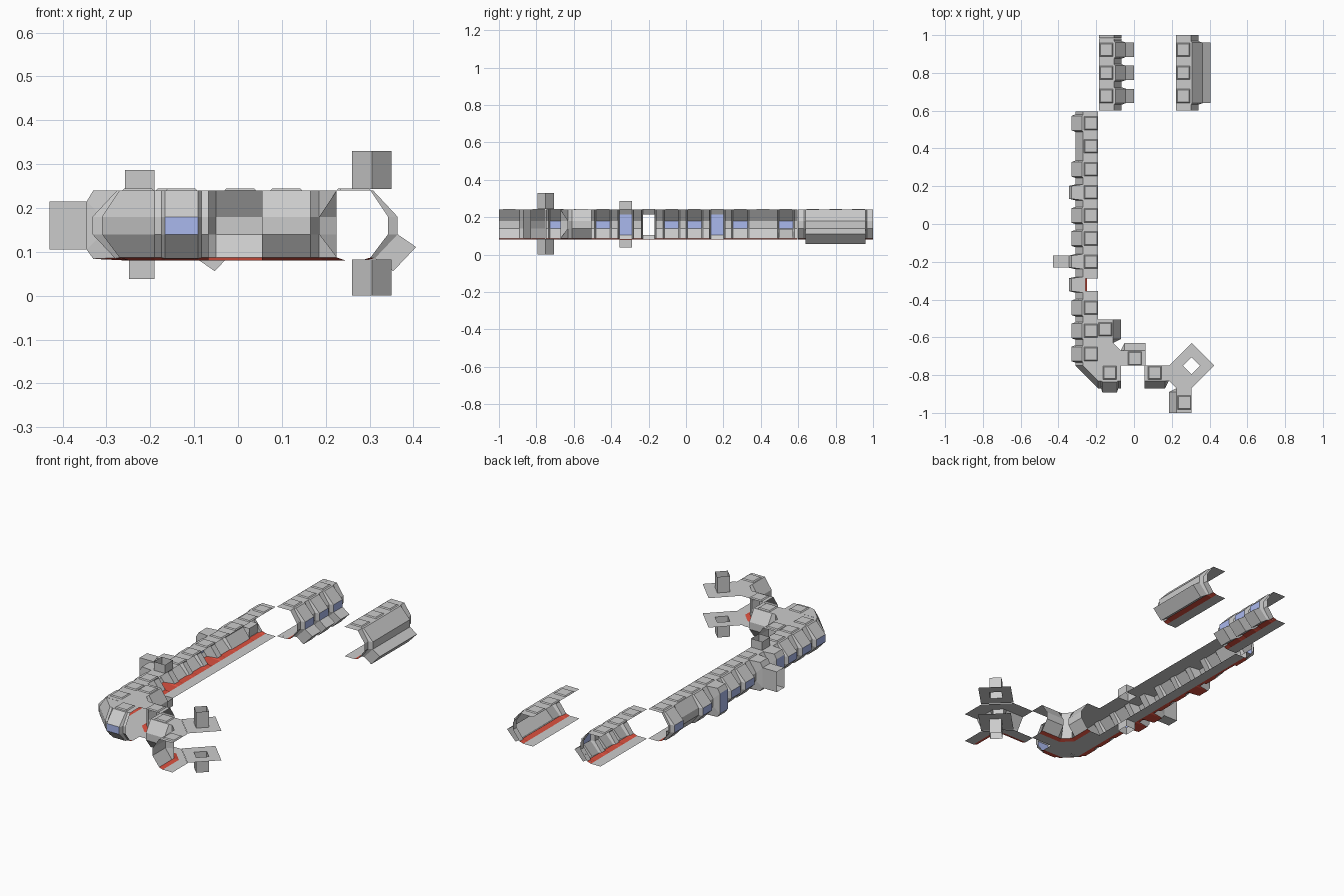
import bpy, bmesh, math
from mathutils import Vector

if "Cube" in bpy.data.objects:
    bpy.data.objects.remove(bpy.data.objects["Cube"])

def material(name, col):
    m = bpy.data.materials.new(name)
    m.diffuse_color = (*col, 1)
    m.use_nodes = True
    m.node_tree.nodes["Principled BSDF"].inputs["Base Color"].default_value = m.diffuse_color
    return m

GREY = material("grey_panel", (0.6, 0.6, 0.6))
BLUE = material("blue_glass", (0.4, 0.48, 0.85))
RED = material("red_trim", (0.7, 0.08, 0.05))

# half-corridor cross-sections: (distance from centre line, height)
PLAIN = [(0, .24), (.068, .24), (.08, .24), (.12, .18), (.12, .14), (.08, .087), (.058, .08), (0, .08)]
BAY = PLAIN[:2] + [(.086, .24), (.142, .18), (.142, .14), (.09, .085)] + PLAIN[6:]
NICHE = PLAIN[:2] + [(.14, .24), (.155, .215), (.155, .105), (.14, .084)] + PLAIN[6:]

def build(name, faces):
    """faces: list of (points, material index)"""
    bm = bmesh.new()
    for pts, mat in faces:
        clean = []
        for p in pts:
            if all((Vector(p) - q).length > 1e-5 for q in clean):
                clean.append(Vector(p))
        if len(clean) > 2:
            bm.faces.new([bm.verts.new(p) for p in clean]).material_index = mat
    bmesh.ops.remove_doubles(bm, verts=bm.verts, dist=1e-5)
    me = bpy.data.meshes.new(name)
    bm.to_mesh(me)
    bm.free()
    for m in (GREY, BLUE, RED):
        me.materials.append(m)
    ob = bpy.data.objects.new(name, me)
    bpy.context.collection.objects.link(ob)
    return ob

def frame(origin, angle):
    """maps (along, outward, height) to world"""
    c, s = round(math.cos(math.radians(angle)), 6), round(math.sin(math.radians(angle)), 6)
    return lambda t, u, z: (origin[0] + u * c - t * s, origin[1] + u * s + t * c, z)

def bridge(a, b, mat=0):
    """ring of quads between two closed loops"""
    n = len(a)
    return [([a[i], a[(i + 1) % n], b[(i + 1) % n], b[i]], mat) for i in range(n)]

def wall(name, origin, angle, half=.0611, shape=PLAIN, w=.038, glass=False,
         door=False, shaft=False, bump=False, seat=False, lights=(0,)):
    f = frame(origin, angle)
    secs = [(-half, PLAIN), (half, PLAIN)]
    if shape is not PLAIN or shaft:
        secs = [(-half, PLAIN), (-w - .008, PLAIN), (-w, shape), (w, shape), (w + .008, PLAIN), (half, PLAIN)]
    skip = set()
    if door:
        skip.add(3)
    if shaft:
        skip |= {0, 6}
    if bump:
        skip.add(4)
    faces = []
    for k in range(len(secs) - 1):
        (t0, p), (t1, q) = secs[k], secs[k + 1]
        mid = k == 2
        for i in range(7):
            if mid and i in skip:
                continue
            mat = 2 if i == 5 else 1 if (mid and glass and i == 3) else 0
            faces.append(([f(t0, *p[i]), f(t0, *p[i + 1]), f(t1, *q[i + 1]), f(t1, *q[i])], mat))
    # passage through the wall
    if door:
        loop = lambda u: [f(-w, u, .105), f(w, u, .105), f(w, u, .215), f(-w, u, .215)]
        faces += bridge(loop(.155), loop(.24))
    # vertical shafts through ceiling and floor
    if shaft:
        loop = lambda z, u: [f(-w, 0, z), f(w, 0, z), f(w, u, z), f(-w, u, z)]
        faces += bridge(loop(.24, .068), loop(.287, .068)) + bridge(loop(.08, .058), loop(.038, .058))
    # boxes pushed out of the lower slope
    if bump:
        a, b = shape[4], shape[5]
        d = lambda p: (p[0] + .042, p[1] - .029)
        lo = [f(-w, *a), f(w, *a), f(w, *b), f(-w, *b)]
        hi = [f(-w, *d(a)), f(w, *d(a)), f(w, *d(b)), f(-w, *d(b))]
        faces += bridge(lo, hi) + [(hi, 0)]
    # bench inside the bay
    if seat:
        faces.append(([f(-w, .09, .087), f(w, .09, .087), f(w, .09, .135), f(-w, .09, .135)], 0))
        faces.append(([f(-w, .09, .135), f(w, .09, .135), f(w, .14, .135), f(-w, .14, .135)], 0))
    # raised ceiling lamps
    if not shaft:
        for t in lights:
            sq = lambda r, z: [f(t - r, .038 - r, z), f(t + r, .038 - r, z), f(t + r, .038 + r, z), f(t - r, .038 + r, z)]
            faces += bridge(sq(.036, .24), sq(.031, .245)) + [(sq(.031, .245), 0)]
    return build(name, faces)

# long corridor side, from back to front
bay = dict(shape=BAY, glass=True)
niche = dict(shape=NICHE, glass=True, w=.034)
kinds = [dict(bay, seat=True), {}, bay, niche, bay, bay,
         dict(shape=NICHE, w=.032, door=True), dict(niche, shaft=True), bay, bay, bay]
for i, kw in enumerate(kinds):
    wall(f"corridor_wall_{i}", (-.19, .534 - .1222 * i), 180, **kw)

# detached wall with three bays
for k in (-1, 0, 1):
    wall(f"bay_wall_{k + 1}", (-.185, .8 + .1222 * k), 0, bump=True, **bay)
for s in (-1, 1):
    wall("bay_wall_end", (-.185, .8 + s * .1917), 0, half=.0083, lights=())

# detached wall with one wide bay
wall("wide_bay_wall", (.222, .8), 0, half=.2, w=.16, shape=BAY, bump=True, lights=(-.1222, 0, .1222))

# walls around the two junctions
wall("front_window_wall", (-.1289, -.75), 270, **bay)
wall("inner_side_wall", (-.19, -.5575), 0, half=.0525)
wall("back_wall", (.005, -.75), 90, half=.055)
wall("front_plain_wall", (.11, -.75), 270, half=.055)
wall("end_side_wall", (.305, -.945), 180, half=.055)

# outer diagonal corner
c = (-.19, -.75)
fa, fb = frame(c, 180), frame(c, 270)
build("outer_corner", [([fa(0, *PLAIN[i]), fa(0, *PLAIN[i + 1]), fb(0, *PLAIN[i + 1]), fb(0, *PLAIN[i])],
                        2 if i == 5 else 0) for i in range(7)])

def inner_corner(name, c, sx, sy, inner):
    P = lambda p, q, z: (c[0] + sx * p, c[1] + sy * q, z)
    prof = PLAIN[2:7]
    flat = [(.08, .24), (.08, .18), (.08, .14), (.08, .087), (.058, .08)]
    secs = [[P(.14, u, z) for u, z in prof],
            [P(.12 if u > .06 else .111, u, z) for u, z in flat],
            [P(u, .12 if u > .06 else .111, z) for u, z in flat],
            [P(u, .14, z) for u, z in prof]]
    faces = []
    for a, b in zip(secs, secs[1:]):
        faces += [([a[i], a[i + 1], b[i + 1], b[i]], 2 if i == 3 else 0) for i in range(4)]
    for z, o in ((.24, .08), (.08, .058)):
        g = .12 if o == .08 else .111
        plate = inner + [(.14, 0), (.14, o), (g, o), (o, g), (o, .14), (0, .14)]
        if len(inner) > 1:
            plate = inner[1:] + plate[2:] + inner[:1]
        faces.append(([P(p, q, z) for p, q in plate], 0))
    return build(name, faces)

inner_corner("bend_inner_corner", c, 1, 1, [(0, 0)])
X = (.305, -.75)
inner_corner("crossing_corner", X, -1, -1, [(0, .12), (.12, 0)])

# crossing plates with vertical shafts
def diamond(r, z):
    return [(X[0] + r, X[1], z), (X[0], X[1] + r, z), (X[0] - r, X[1], z), (X[0], X[1] - r, z)]

for name, z, end in (("ceiling", .243, .33), ("floor", .083, 0)):
    build(f"crossing_{name}", bridge(diamond(.12, z), diamond(.045, z)) + bridge(diamond(.045, z), diamond(.045, end)))
